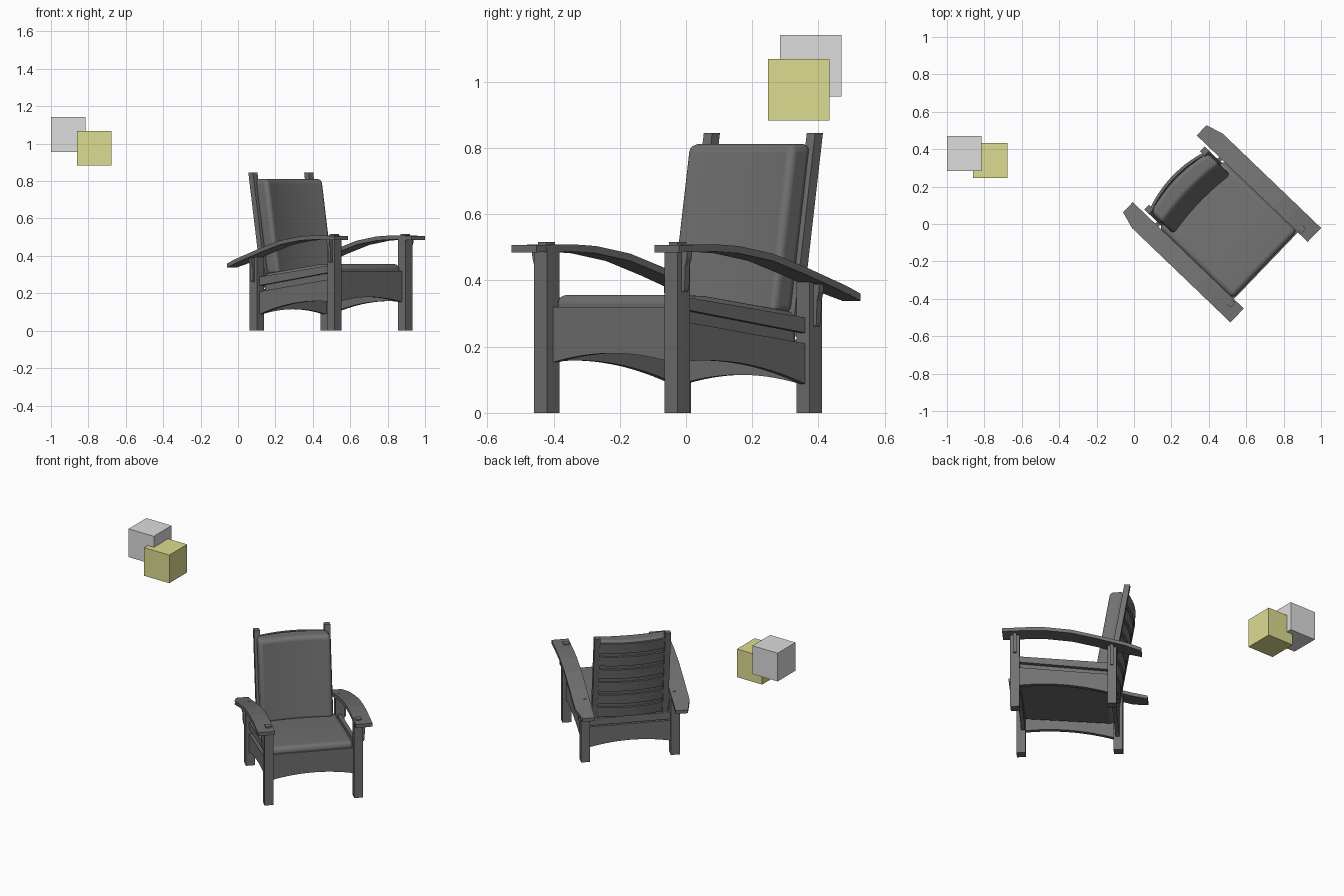
import bpy, bmesh, math
from mathutils import Matrix

if "Cube" in bpy.data.objects:
    bpy.data.objects.remove(bpy.data.objects["Cube"], do_unlink=True)


def material(name, rgb):
    m = bpy.data.materials.new(name)
    m.use_nodes = True
    m.diffuse_color = (*rgb, 1)
    m.node_tree.nodes["Principled BSDF"].inputs["Base Color"].default_value = (*rgb, 1)
    return m


DARK = material("dark grey", (0.165, 0.165, 0.165))
PALE = material("pale grey", (0.72, 0.72, 0.72))
YELLOW = material("soft yellow", (0.72, 0.72, 0.28))

# The chair is built facing -y, then turned and moved into place
CHAIR = Matrix.Translation((0.498, -0.0245, 0)) @ Matrix.Rotation(math.radians(46.2), 4, "Z")
LEG_X, LEG_Y, LEG_HALF = 0.274, 0.2875, 0.0272
LEAN, BACK_TOP, BACK_Y = 0.165, 0.845, 0.373


def prism(name, outline, axis, lo, hi, mat=DARK, matrix=CHAIR, warp=None, bevel=0):
    """Extrude a 2D outline along an axis, optionally warping the points."""
    place = {"x": lambda a, b, t: (t, a, b),
             "y": lambda a, b, t: (a, t, b),
             "z": lambda a, b, t: (a, b, t)}[axis]
    bm = bmesh.new()
    rings = []
    for t in (lo, hi):
        pts = [place(a, b, t) for a, b in outline]
        rings.append([bm.verts.new(warp(*p) if warp else p) for p in pts])
    n = len(outline)
    for ring in rings:
        bm.faces.new(ring)
    for i in range(n):
        j = (i + 1) % n
        bm.faces.new((rings[0][i], rings[0][j], rings[1][j], rings[1][i]))
    bmesh.ops.recalc_face_normals(bm, faces=bm.faces)
    mesh = bpy.data.meshes.new(name)
    bm.to_mesh(mesh)
    bm.free()
    mesh.materials.append(mat)
    obj = bpy.data.objects.new(name, mesh)
    bpy.context.collection.objects.link(obj)
    obj.matrix_world = matrix
    if bevel:
        mod = obj.modifiers.new("soft_edges", "BEVEL")
        mod.width, mod.segments = bevel, 5
        mod.limit_method, mod.angle_limit = "ANGLE", math.radians(40)
        bpy.ops.object.select_all(action="DESELECT")
        bpy.context.view_layer.objects.active = obj
        obj.select_set(True)
        bpy.ops.object.shade_smooth_by_angle(angle=math.radians(40))


def box(name, x, y, z, **kw):
    prism(name, [(x[0], y[0]), (x[1], y[0]), (x[1], y[1]), (x[0], y[1])], "z", *z, **kw)


def arch(a, b, za, zb, rise, steps=14):
    """Points of a shallow arch from a to b."""
    ts = [i / steps for i in range(steps + 1)]
    return [(a + (b - a) * t, za + (zb - za) * t + rise * 4 * t * (1 - t)) for t in ts]


def leaning(x, y, z):
    return (x, y - LEAN * (BACK_TOP - z), z)


# Floating cubes
flat = Matrix.Identity(4)
box("grey_cube", (-1, -0.815), (0.284, 0.47), (0.955, 1.142), mat=PALE, matrix=flat)
box("yellow_cube", (-0.861, -0.676), (0.247, 0.433), (0.883, 1.069), mat=YELLOW, matrix=flat)

ARM_TOP = [(-0.36, 0.507), (-0.2, 0.509), (-0.1, 0.504), (0.05, 0.481),
           (0.2, 0.438), (0.37, 0.384), (0.462, 0.36)]
inner_x, inner_y = LEG_X - LEG_HALF, LEG_Y - LEG_HALF

for side, word in ((1, "left"), (-1, "right")):
    def across(a, b):
        return (a * side, b * side)

    # Legs with tenons showing through the arms, and slim corbels outside them
    for y, top, half, word2 in ((-LEG_Y, 0.5, 0.018, "front"), (LEG_Y, 0.395, 0.008, "back")):
        label = word2 + "_" + word
        box(label + "_leg", across(inner_x, LEG_X + LEG_HALF),
            (y - LEG_HALF, y + LEG_HALF), (0, top))
        box(label + "_tenon", across(LEG_X - half, LEG_X + half),
            (y - half, y + half), (top - 0.02, top + 0.016))
        bracket = [(0.295, top), (0.325, top), (0.324, top - 0.025), (0.316, top - 0.05),
                   (0.313, top - 0.12), (0.308, top - 0.13), (0.295, top - 0.13)]
        prism(label + "_corbel", [(x * side, z - 0.005) for x, z in bracket],
              "y", y - 0.01, y + 0.01)

    # Bent armrest, narrowing at the rear
    def narrow(x, y, z):
        return (side * 0.322 if abs(x) > 0.3 and y > 0.4 else x, y, z)
    prism(word + "_arm", ARM_TOP + [(y, z - 0.022) for y, z in reversed(ARM_TOP)],
          "x", *across(0.247, 0.35), warp=narrow)

    # Side apron and the sloping rail above it
    prism(word + "_apron", arch(-inner_y, inner_y, 0.155, 0.088, 0.026)
          + [(inner_y, 0.21), (-inner_y, 0.275)], "x", *across(0.258, 0.282))
    prism(word + "_rail", [(-inner_y, 0.312), (inner_y, 0.242), (inner_y, 0.288),
                           (-inner_y, 0.35)], "x", *across(0.258, 0.282))

    # Reclined back post
    box(word + "_back_post", across(0.198, 0.233), (BACK_Y - 0.017, BACK_Y + 0.017),
        (0.26, BACK_TOP), warp=leaning)

# Front and back aprons, and the rear rail
prism("front_apron", arch(-inner_x, inner_x, 0.153, 0.153, 0.027)
      + [(inner_x, 0.32), (-inner_x, 0.32)], "y", -0.287, -0.262)
prism("back_apron", arch(-inner_x, inner_x, 0.088, 0.088, 0.027)
      + [(inner_x, 0.222), (-inner_x, 0.222)], "y", 0.272, 0.296)
box("back_rail", (-inner_x, inner_x), (0.272, 0.296), (0.23, 0.275))

# Bowed back slats between the posts
bow = arch(-0.205, 0.205, BACK_Y - 0.008, BACK_Y - 0.008, 0.033)
slat = bow + [(x, y + 0.015) for x, y in reversed(bow)]
for i in range(6):
    z = 0.285 + i * 0.09
    prism("top_rail" if i == 5 else "back_slat_%d" % (i + 1), slat, "z",
          z, z + (0.069 if i == 5 else 0.064), warp=leaning)

# Seat cushion sloping to the rear
prism("seat_cushion", [(-0.28, 0.22), (0.268, 0.165), (0.268, 0.305), (-0.12, 0.353),
                       (-0.28, 0.357)], "x", -0.25, 0.25, bevel=0.028)

# Back cushion following the bow of the slats
front = arch(-0.22, 0.22, BACK_Y - 0.1, BACK_Y - 0.1, 0.018)
rear = arch(-0.22, 0.22, BACK_Y - 0.01, BACK_Y - 0.01, 0.03)
prism("back_cushion", front + rear[::-1], "z", 0.3, 0.812, warp=leaning, bevel=0.024)
